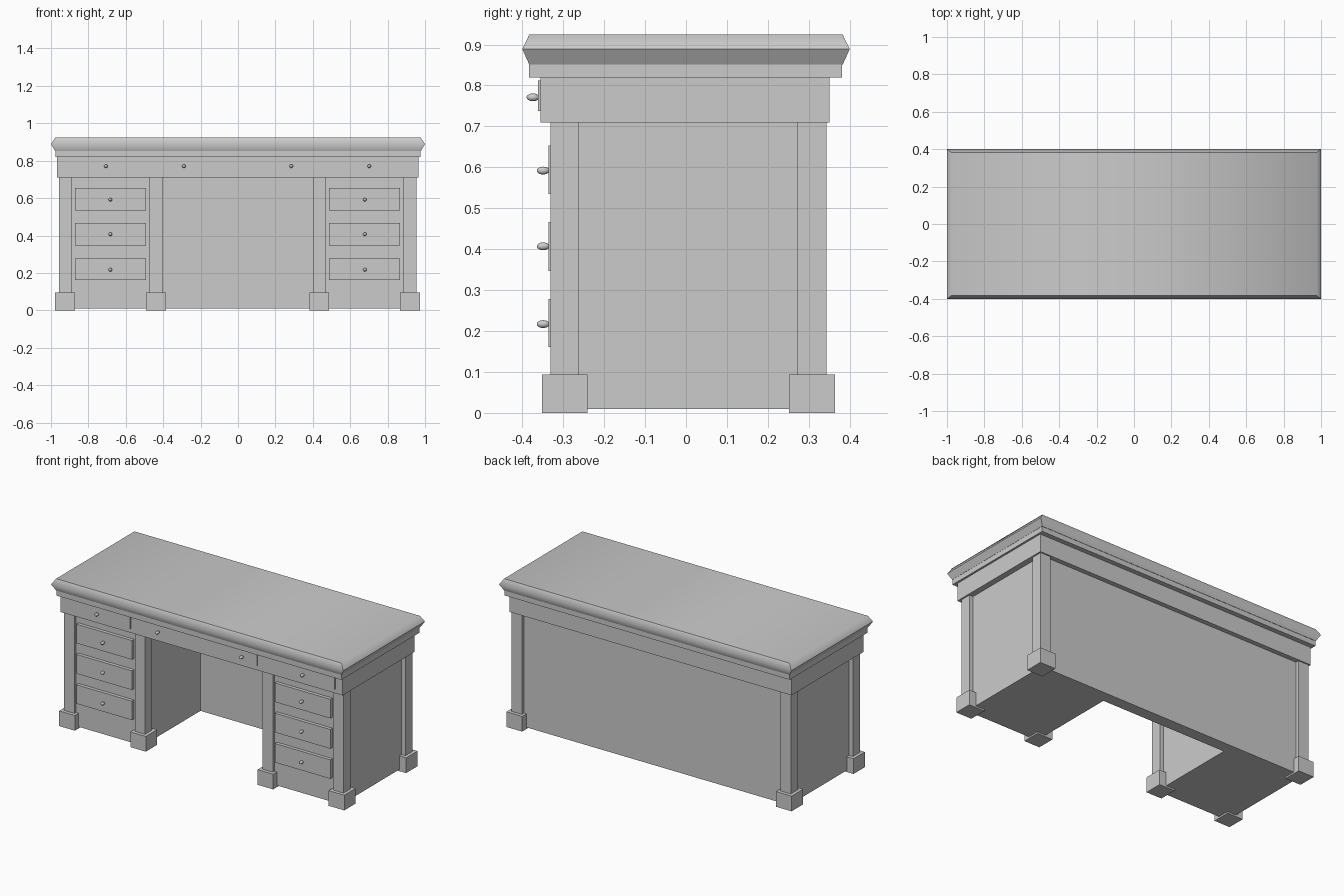
import bpy, bmesh, math

if "Cube" in bpy.data.objects:
    bpy.data.objects.remove(bpy.data.objects["Cube"])

CX = -0.002  # the carcass sits a hair left of the top


def mesh_object(name, bm):
    mesh = bpy.data.meshes.new(name)
    bmesh.ops.recalc_face_normals(bm, faces=bm.faces[:])
    bm.to_mesh(mesh)
    bm.free()
    obj = bpy.data.objects.new(name, mesh)
    bpy.context.collection.objects.link(obj)
    return obj


def box(name, x0, x1, y0, y1, z0, z1):
    bm = bmesh.new()
    bmesh.ops.create_cube(bm, size=1)
    for v in bm.verts:
        v.co = ((x0 + x1) / 2 + v.co.x * (x1 - x0),
                (y0 + y1) / 2 + v.co.y * (y1 - y0),
                (z0 + z1) / 2 + v.co.z * (z1 - z0))
    return mesh_object(name, bm)


def pair(name, x0, x1, *yz):
    # same box on the left and right of the desk
    box("right_" + name, CX + x0, CX + x1, *yz)
    box("left_" + name, CX - x1, CX - x0, *yz)


def smooth(obj, degrees):
    bpy.ops.object.select_all(action='DESELECT')
    obj.select_set(True)
    bpy.context.view_layer.objects.active = obj
    bpy.ops.object.shade_smooth_by_angle(angle=math.radians(degrees))


def knob(name, x, y, z):
    bm = bmesh.new()
    bmesh.ops.create_uvsphere(bm, u_segments=16, v_segments=10, radius=1)
    for v in bm.verts:
        v.co = (x + v.co.x * 0.0095, y + v.co.y * 0.0155, z + v.co.z * 0.0095)
    smooth(mesh_object(name, bm), 60)


# moulded desk top: stacked rectangles (half x, half y, z)
bm = bmesh.new()
rings = []
for hx, hy, z in [(0.977, 0.383, 0.851), (1.0, 0.4, 0.889), (0.977, 0.383, 0.924)]:
    rings.append([bm.verts.new((sx * hx, sy * hy, z))
                  for sx, sy in ((-1, -1), (1, -1), (1, 1), (-1, 1))])
for a, b in zip(rings, rings[1:]):
    for i in range(4):
        j = (i + 1) % 4
        bm.faces.new((a[i], a[j], b[j], b[i]))
bm.faces.new(rings[0])
bm.faces.new(rings[-1])
smooth(mesh_object("desk_top", bm), 57)

# slab under the top and the drawer band
box("under_top_slab", -0.976, 0.976, -0.383, 0.381, 0.82, 0.851)
box("drawer_band", CX - 0.966, CX + 0.966, -0.355, 0.351, 0.71, 0.82)

# pedestals and back panel
pair("pedestal", 0.43, 0.93, -0.315, 0.25, 0.01, 0.71)
box("back_panel", CX - 0.93, CX + 0.93, 0.25, 0.322, 0.01, 0.71)

# pillars with block feet: outer front, outer back, inner front
for name, px, py, fx, fy in [
        ("outer_front", (0.886, 0.956), (-0.331, -0.263), (0.869, 0.976), (-0.352, -0.241)),
        ("outer_back", (0.886, 0.956), (0.273, 0.343), (0.869, 0.976), (0.252, 0.364)),
        ("inner_front", (0.403, 0.473), (-0.331, -0.263), (0.383, 0.489), (-0.352, -0.241))]:
    pair(name + "_pillar", *px, *py, 0.09, 0.71)
    pair(name + "_foot", *fx, *fy, 0.0, 0.094)

# pedestal drawers with knobs
for i, (z0, z1, zk) in enumerate([(0.161, 0.278, 0.217), (0.347, 0.466, 0.407), (0.535, 0.653, 0.592)]):
    pair(f"pedestal_drawer_{i}", 0.489, 0.869, -0.336, -0.31, z0, z1)
    for s in (-1, 1):
        knob(f"pedestal_knob_{i}", CX + s * 0.68, -0.349, zk)

# band drawers with knobs
pair("band_drawer", 0.483, 0.917, -0.361, -0.34, 0.737, 0.812)
box("centre_drawer", CX - 0.385, CX + 0.385, -0.361, -0.34, 0.737, 0.812)
for x in (-0.704, -0.287, 0.287, 0.704):
    knob("band_knob", CX + x, -0.374, 0.771)
